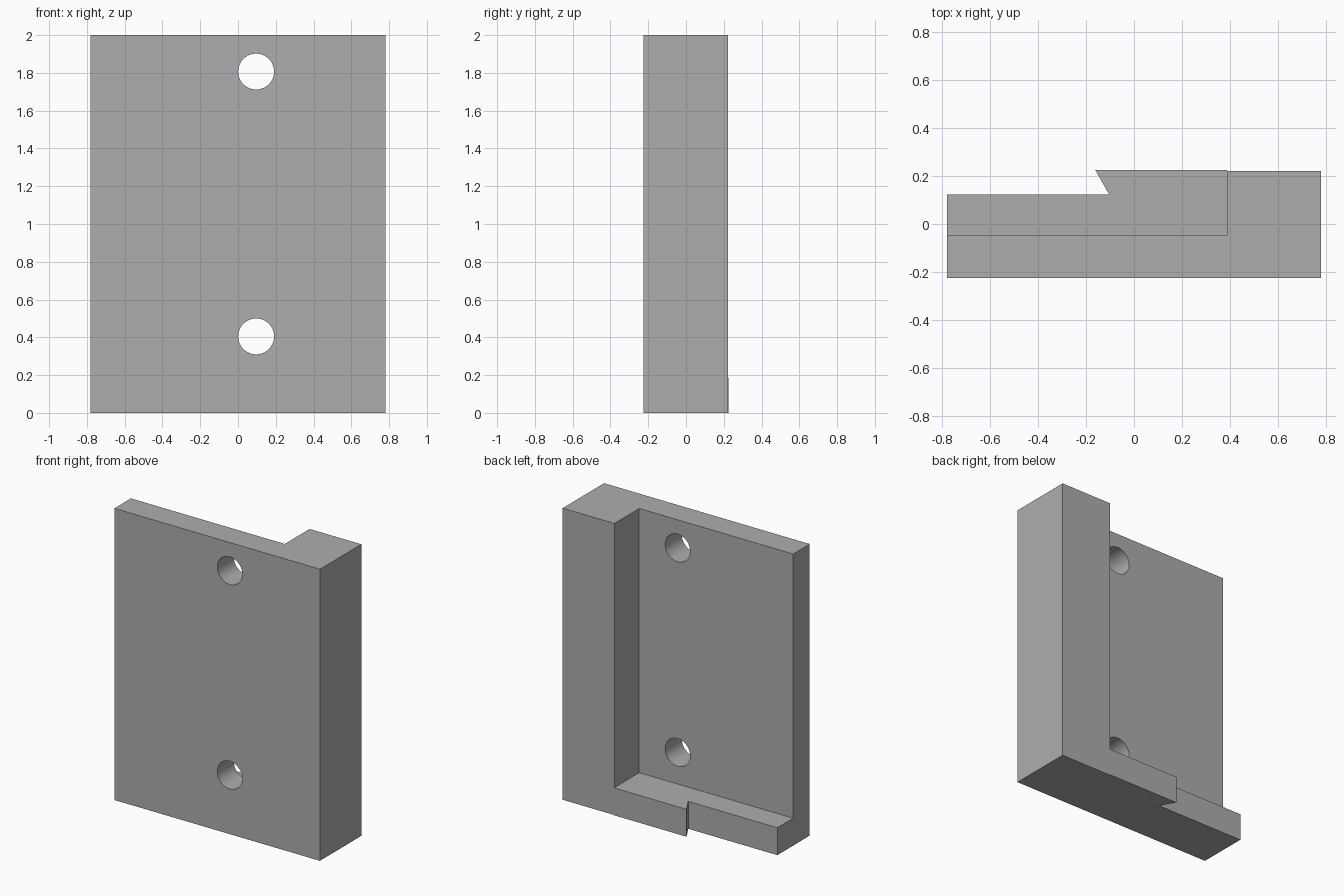
import bpy
import bmesh
import math
from mathutils import Matrix

if "Cube" in bpy.data.objects:
    bpy.data.objects.remove(bpy.data.objects["Cube"], do_unlink=True)

grey = bpy.data.materials.new("plain_grey")
grey.use_nodes = True
grey.diffuse_color = (0.42, 0.42, 0.42, 1)
grey.node_tree.nodes["Principled BSDF"].inputs["Base Color"].default_value = (0.42, 0.42, 0.42, 1)


def add_object(name, bm):
    bmesh.ops.recalc_face_normals(bm, faces=bm.faces)
    mesh = bpy.data.meshes.new(name)
    bm.to_mesh(mesh)
    bm.free()
    mesh.materials.append(grey)
    obj = bpy.data.objects.new(name, mesh)
    bpy.context.collection.objects.link(obj)
    return obj


def extrude_profile(name, points, height):
    """Raise a floor-plan outline from the ground to the given height."""
    bm = bmesh.new()
    face = bm.faces.new([bm.verts.new((x, y, 0)) for x, y in points])
    raised = bmesh.ops.extrude_face_region(bm, geom=[face])["geom"]
    verts = [g for g in raised if isinstance(g, bmesh.types.BMVert)]
    bmesh.ops.translate(bm, verts=verts, vec=(0, 0, height))
    return add_object(name, bm)


def combine(target, helper, operation):
    helper.hide_render = True
    mod = target.modifiers.new(helper.name, "BOOLEAN")
    mod.operation = operation
    mod.solver = "EXACT"
    mod.object = helper
    bpy.context.view_layer.objects.active = target
    bpy.ops.object.modifier_apply(modifier=mod.name)
    bpy.data.objects.remove(helper, do_unlink=True)


half_w, half_d = 0.78, 0.226
plate_back, column_back, column_x = -0.047, 0.222, 0.388

# Flat plate with the thick column along one side
bracket = extrude_profile("bracket", [
    (-half_w, -half_d), (half_w, -half_d), (half_w, column_back),
    (column_x, column_back), (column_x, plate_back), (-half_w, plate_back)], 2)

# Bottom ledge with the slanted undercut step
ledge = extrude_profile("ledge", [
    (-half_w, -half_d), (column_x, -half_d), (column_x, half_d),
    (-0.162, half_d), (-0.104, 0.124), (-half_w, 0.124)], 0.188)
combine(bracket, ledge, "UNION")

# Two round bolt holes through the plate
for z in (0.405, 1.807):
    bm = bmesh.new()
    bmesh.ops.create_cone(
        bm, cap_ends=True, segments=48, radius1=0.095, radius2=0.095, depth=1,
        matrix=Matrix.Translation((0.096, 0, z)) @ Matrix.Rotation(math.pi / 2, 4, "X"))
    combine(bracket, add_object("hole_cutter", bm), "DIFFERENCE")

# Smooth hole walls, sharp edges everywhere else
bpy.ops.object.select_all(action="DESELECT")
bracket.select_set(True)
bpy.context.view_layer.objects.active = bracket
bpy.ops.object.shade_smooth_by_angle(angle=math.radians(30))
